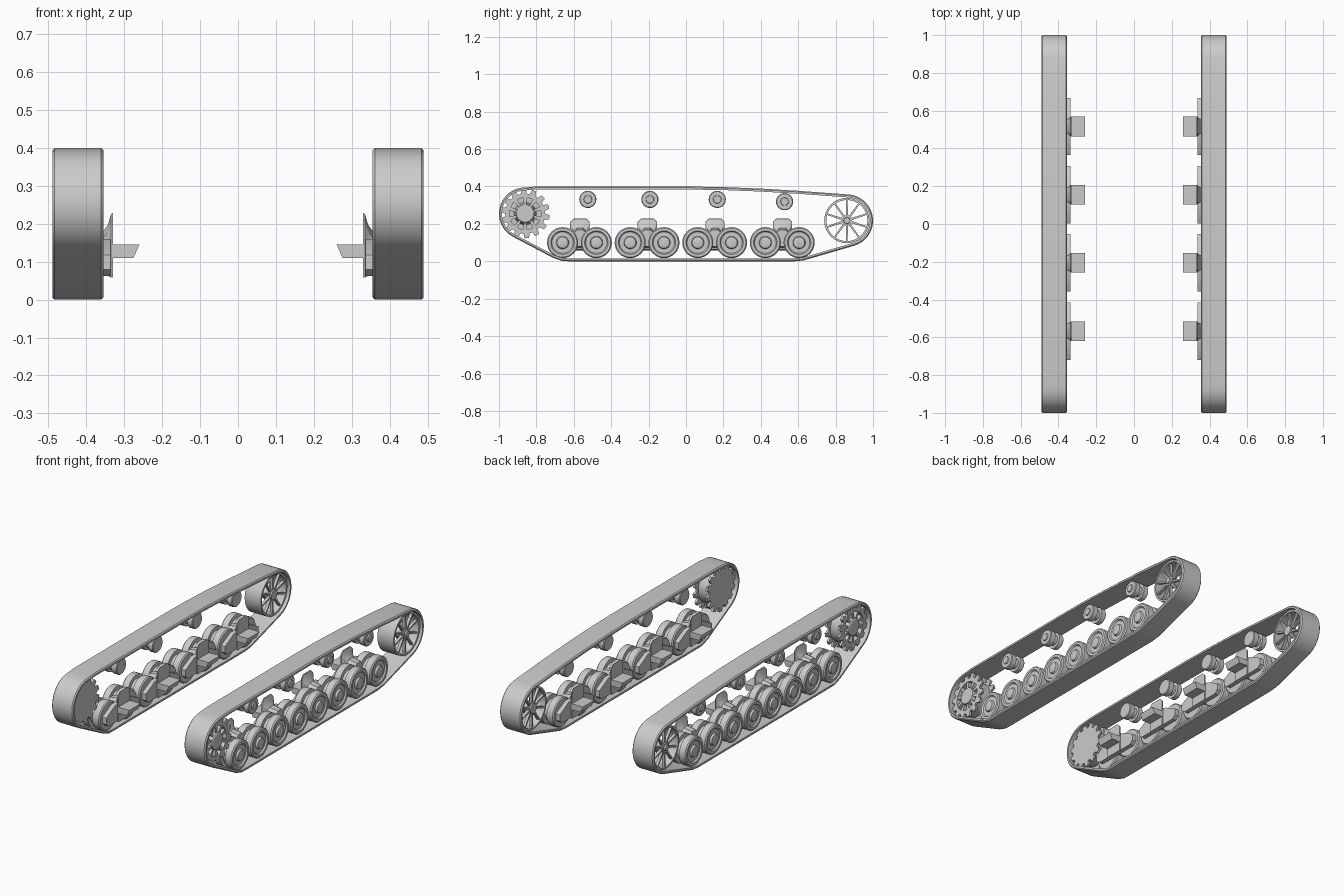
import bpy, bmesh
from math import sin, cos, pi, radians
from mathutils import Vector

cube = bpy.data.objects.get("Cube")
if cube:
    bpy.data.objects.remove(cube)

steel = bpy.data.materials.new("track_grey")
steel.use_nodes = True
GREY = (0.6, 0.6, 0.6, 1)
steel.diffuse_color = GREY
steel.node_tree.nodes["Principled BSDF"].inputs["Base Color"].default_value = GREY
parts = []


def loft(bm, rings, closed=False):
    """Skin a row of point loops; cap the ends unless the row is closed."""
    rows = [[bm.verts.new(p) for p in ring] for ring in rings]
    n = len(rows[0])
    pairs = list(zip(rows, rows[1:]))
    if closed:
        pairs.append((rows[-1], rows[0]))
    else:
        bm.faces.new(rows[0])
        bm.faces.new(rows[-1])
    for a, b in pairs:
        for i in range(n):
            j = (i + 1) % n
            bm.faces.new((a[i], a[j], b[j], b[i]))


def finish(name, bm):
    """Turn the mesh into an object mirrored to the other track."""
    bmesh.ops.recalc_face_normals(bm, faces=bm.faces)
    mesh = bpy.data.meshes.new(name)
    bm.to_mesh(mesh)
    bm.free()
    mesh.materials.append(steel)
    ob = bpy.data.objects.new(name, mesh)
    bpy.context.collection.objects.link(ob)
    ob.modifiers.new("other_side", "MIRROR").use_mirror_merge = False
    parts.append(ob)


def circle(x, r, y, z, n=32):
    return [(x, y + r * cos(2 * pi * i / n), z + r * sin(2 * pi * i / n)) for i in range(n)]


def lathe(name, profile, y, z, closed=False, n=32):
    bm = bmesh.new()
    loft(bm, [circle(x, r, y, z, n) for x, r in profile], closed)
    finish(name, bm)


def tube(name, x0, x1, r0, r1, y, z):
    lathe(name, [(x0, r0), (x0, r1), (x1, r1), (x1, r0)], y, z, True)


def spokes(name, count, r0, r1, w0, w1, layers, y, z):
    """Radial bars, tapering from half-width w0 to w1, in each x layer."""
    bm = bmesh.new()
    for x0, x1 in layers:
        for k in range(count):
            a = 2 * pi * (k + 0.5) / count
            flat = [(r0, -w0), (r1, -w1), (r1, w1), (r0, w0)]
            loft(bm, [[(x, y + r * cos(a) - w * sin(a), z + r * sin(a) + w * cos(a))
                       for r, w in flat] for x in (x0, x1)])
    finish(name, bm)


def arc(y, z, r, start, end, n=16):
    steps = [radians(start + (end - start) * i / n) for i in range(n + 1)]
    return [Vector((y + r * cos(a), z + r * sin(a))) for a in steps]


# Track belt: a chamfered band swept round its side outline
SPROCKET = (-0.86, 0.255)
IDLER = (0.86, 0.218)
path = arc(*SPROCKET, 0.14, 92, 242)
path += [Vector(p) for p in ((-0.71, 0.018), (-0.66, 0.001), (-0.62, 0), (0.58, 0), (0.63, 0.005))]
path += arc(*IDLER, 0.14, -73, 83)
path += [Vector(p) for p in ((0.6, 0.377), (0.4, 0.389), (0.2, 0.397), (0, 0.4), (-0.8, 0.4))]
section = [(0.355, 0.016), (0.355, 0.006), (0.361, 0), (0.484, 0), (0.49, 0.006), (0.49, 0.016)]
bands = []
for i, p in enumerate(path):
    t = ((p - path[i - 1]).normalized() + (path[(i + 1) % len(path)] - p).normalized()).normalized()
    inward = Vector((-t.y, t.x))
    bands.append([(x, *(p + inward * d)) for x, d in section])
bm = bmesh.new()
loft(bm, bands, True)
finish("track_belt", bm)

# Road wheels: twin tyres with a groove, dished face and hub cap
wheel = [(0.486, 0.018), (0.483, 0.03), (0.472, 0.034), (0.472, 0.057), (0.48, 0.063),
         (0.48, 0.077), (0.474, 0.083), (0.437, 0.083), (0.437, 0.06), (0.408, 0.06),
         (0.408, 0.083), (0.37, 0.083), (0.364, 0.077), (0.364, 0.02)]
for i in range(8):
    lathe(f"road_wheel_{i + 1}", wheel, -0.66 + i * 0.1807, 0.1)

# Return rollers: small spools
roller = [(0.475, 0.02), (0.468, 0.022), (0.468, 0.042), (0.464, 0.046), (0.436, 0.046),
          (0.436, 0.03), (0.408, 0.03), (0.408, 0.046), (0.38, 0.046), (0.376, 0.042), (0.376, 0.02)]
for i, (y, z) in enumerate([(-0.525, 0.331), (-0.193, 0.331), (0.167, 0.331), (0.527, 0.319)]):
    lathe(f"return_roller_{i + 1}", roller, y, z, n=24)


# Suspension bogies
def prism(bm, outline, y, x0, x1):
    loft(bm, [[(x, y + a, z) for a, z in outline] for x in (x0, x1)])


def bracket(x, half, low, top, y):
    """Outline with chamfered upper corners, lying in a plane of constant x."""
    c = 0.018
    pts = [(-half, low), (half, low), (half, top - c), (half - c, top), (c - half, top), (-half, top - c)]
    return [(x, y + a, z) for a, z in pts]


for i in range(4):
    y = -0.567 + i * 0.361
    bm = bmesh.new()
    beam = [(-0.152, 0.08), (-0.13, 0.062), (0.13, 0.062), (0.152, 0.08),
            (0.152, 0.118), (0.07, 0.16), (-0.07, 0.16), (-0.152, 0.118)]
    prism(bm, beam, y, 0.337, 0.362)
    finish(f"bogie_beam_{i + 1}", bm)
    # Flared neck reaching between the wheels
    bm = bmesh.new()
    loft(bm, [bracket(0.33, 0.052, 0.058, 0.229, y), bracket(0.335, 0.052, 0.058, 0.226, y),
              bracket(0.343, 0.043, 0.062, 0.198, y), bracket(0.358, 0.036, 0.07, 0.177, y),
              bracket(0.41, 0.034, 0.08, 0.168, y)])
    finish(f"bogie_housing_{i + 1}", bm)
    # Arm towards the hull, with a slanted end
    bm = bmesh.new()
    slant = [(0.335, 0.11), (0.276, 0.11), (0.26, 0.145), (0.335, 0.145)]
    loft(bm, [[(x, y + s, z) for x, z in slant] for s in (-0.052, 0.052)])
    finish(f"hull_arm_{i + 1}", bm)

# Drive sprocket: toothed back disc, toothed front ring, drum, spokes and hub
TEETH = 14


def gear(x):
    pts = []
    for k in range(TEETH):
        for f, r in ((0, 0.107), (0.3, 0.107), (0.45, 0.132), (0.85, 0.132)):
            a = 2 * pi * (k + f) / TEETH
            pts.append((x, SPROCKET[0] + r * cos(a), SPROCKET[1] + r * sin(a)))
    return pts


bm = bmesh.new()
loft(bm, [gear(0.375), gear(0.388)])
finish("sprocket_back_disc", bm)
bm = bmesh.new()
hole = [circle(x, 0.085, *SPROCKET, TEETH * 4) for x in (0.468, 0.455)]
loft(bm, [gear(0.455), gear(0.468)] + hole, True)
finish("sprocket_front_ring", bm)
tube("sprocket_drum", 0.386, 0.457, 0.085, 0.098, *SPROCKET)
lathe("sprocket_hub", [(0.386, 0.06), (0.45, 0.052), (0.47, 0.048), (0.474, 0.042)], *SPROCKET)
spokes("sprocket_spokes", 10, 0.045, 0.09, 0.006, 0.011, [(0.386, 0.464)], *SPROCKET)

# Idler: open rim, two layers of thin spokes and a hub
tube("idler_rim", 0.372, 0.475, 0.11, 0.121, *IDLER)
lathe("idler_hub", [(0.37, 0.015), (0.37, 0.028), (0.474, 0.028), (0.474, 0.018),
                    (0.482, 0.016), (0.482, 0.01)], *IDLER, n=24)
spokes("idler_spokes", 10, 0.024, 0.113, 0.006, 0.004, [(0.378, 0.394), (0.452, 0.468)], *IDLER)

# Smooth the round surfaces, keep edges crisp
bpy.ops.object.select_all(action="DESELECT")
for ob in parts:
    ob.select_set(True)
bpy.context.view_layer.objects.active = parts[0]
bpy.ops.object.shade_smooth_by_angle(angle=radians(30))
